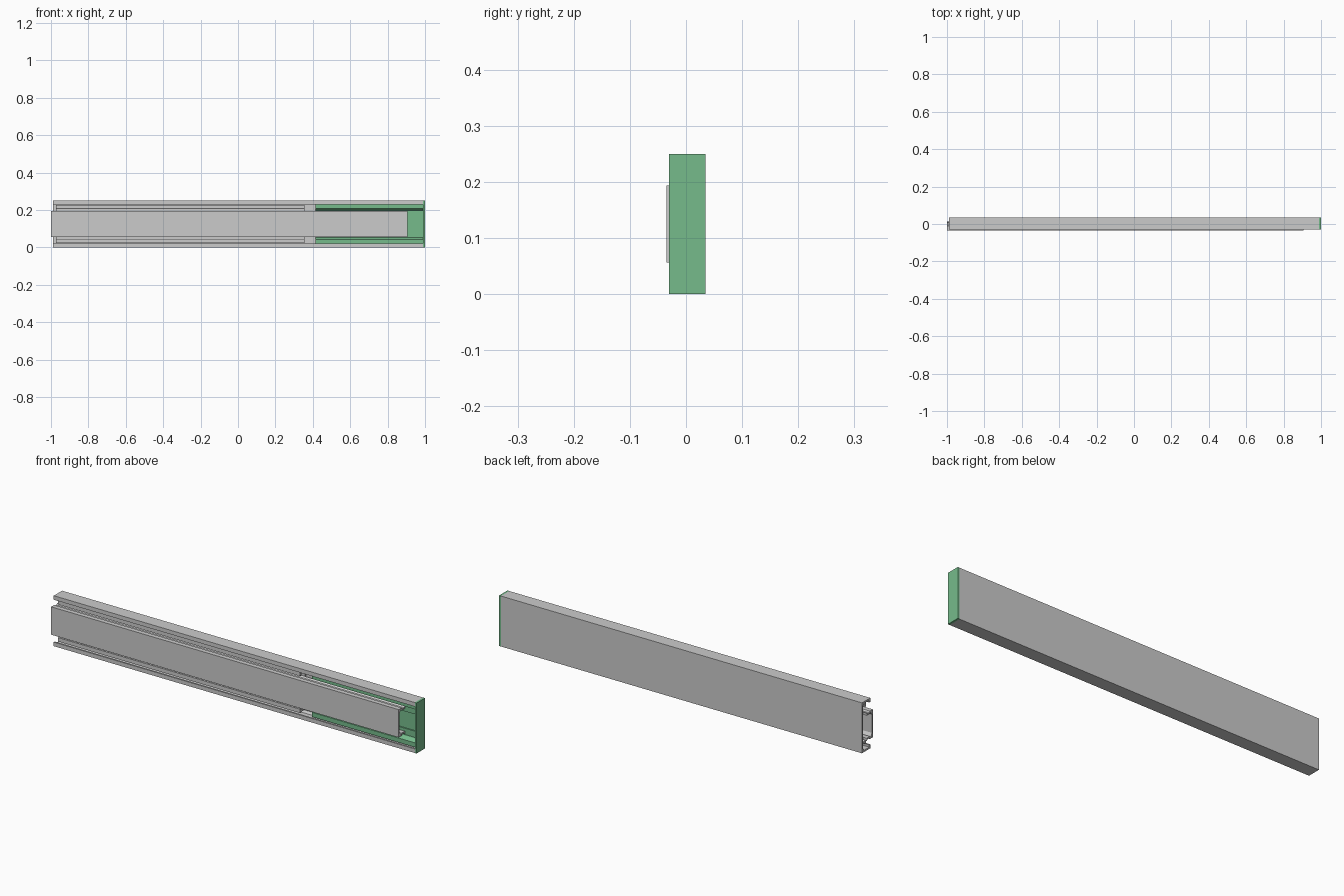
import bpy, bmesh

if "Cube" in bpy.data.objects:
    bpy.data.objects.remove(bpy.data.objects["Cube"])

ZC = 0.125  # mid height of the slide

green = bpy.data.materials.new("green_plastic")
green.diffuse_color = (0.18, 0.5, 0.26, 1)
green.use_nodes = True
green.node_tree.nodes["Principled BSDF"].inputs["Base Color"].default_value = green.diffuse_color


def extrude_profile(name, half, x0, x1, mat=None):
    """Mirror a half section (y, height above centre) and extrude it along x."""
    pts = half + [(y, -h) for y, h in reversed(half)]
    bm = bmesh.new()
    face = bm.faces.new([bm.verts.new((x0, y, ZC + h)) for y, h in pts])
    res = bmesh.ops.extrude_face_region(bm, geom=[face])
    moved = [v for v in res["geom"] if isinstance(v, bmesh.types.BMVert)]
    bmesh.ops.translate(bm, verts=moved, vec=(x1 - x0, 0, 0))
    bmesh.ops.recalc_face_normals(bm, faces=bm.faces)
    mesh = bpy.data.meshes.new(name)
    bm.to_mesh(mesh)
    bm.free()
    ob = bpy.data.objects.new(name, mesh)
    bpy.context.collection.objects.link(ob)
    if mat:
        mesh.materials.append(mat)
    return ob


# Outer channel: flat back, flanges and short front lips
extrude_profile("outer_channel", [
    (0.035, 0.125), (-0.03, 0.125), (-0.03, 0.105), (-0.022, 0.105),
    (-0.022, 0.116), (0.018, 0.116), (0.027, 0.106)], -0.989, 0.99)

# Middle channel: back web with stepped ball-race arms
extrude_profile("middle_channel", [
    (0.025, 0.086), (0.015, 0.097), (-0.008, 0.097), (-0.013, 0.101),
    (-0.02, 0.101), (-0.02, 0.082), (-0.013, 0.082), (-0.008, 0.089),
    (0.012, 0.089), (0.018, 0.08)], -0.972, 0.355)

# Inner channel: front web, flanges and inward lips at the back
extrude_profile("inner_channel", [
    (-0.035, 0.069), (-0.012, 0.069), (-0.006, 0.063), (0.006, 0.063),
    (0.013, 0.069), (0.013, 0.056), (0.004, 0.056), (-0.012, 0.056),
    (-0.018, 0.061), (-0.028, 0.045)], -1.0, 0.905)

# Plastic bumper liner with sloping arms and a stepped back
extrude_profile("bumper_liner", [
    (0.027, 0.105), (-0.015, 0.105), (-0.015, 0.083), (0.005, 0.073),
    (0.014, 0.073), (0.014, 0.042), (0.02, 0.042)], 0.415, 0.99, green)

# Closing cap at the right end
extrude_profile("end_cap", [(0.035, 0.125), (-0.03, 0.125)], 0.99, 1.0, green)
